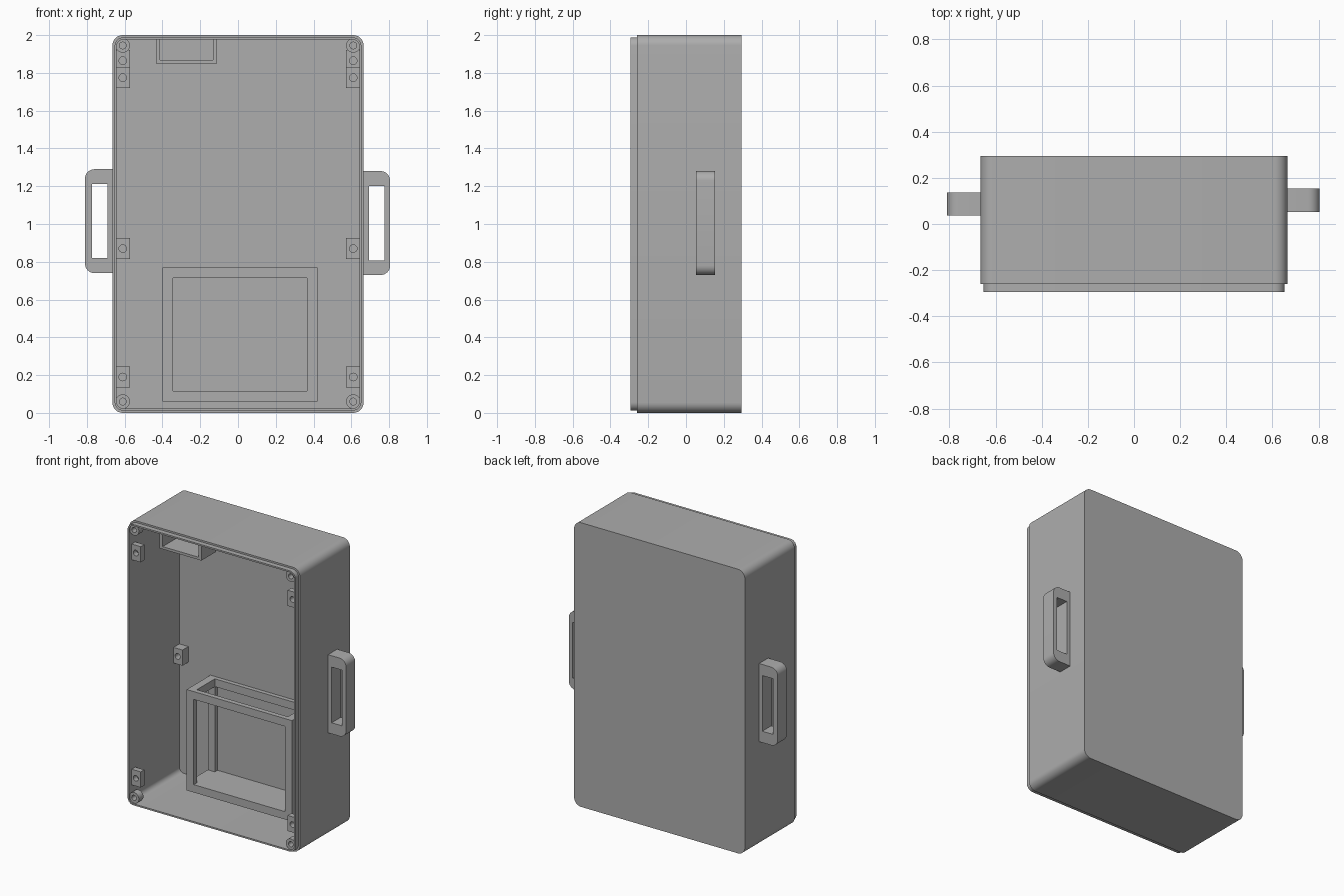
import bpy
import bmesh
from math import cos, sin, pi

cube = bpy.data.objects.get("Cube")
if cube:
    bpy.data.objects.remove(cube, do_unlink=True)

grey = bpy.data.materials.new("plain_grey")
grey.use_nodes = True
COLOUR = (0.42, 0.42, 0.42, 1)
grey.diffuse_color = COLOUR
grey.node_tree.nodes["Principled BSDF"].inputs["Base Color"].default_value = COLOUR

SEG = 8  # steps per rounded corner


def outline(rect, radii):
    """Points of a rectangle (x0, x1, z0, z1); radii go right-top, left-top, left-bottom, right-bottom."""
    x0, x1, z0, z1 = rect
    if not isinstance(radii, tuple):
        radii = (radii,) * 4
    corners = ((x1, z1, -1, -1), (x0, z1, 1, -1), (x0, z0, 1, 1), (x1, z0, -1, 1))
    points = []
    for k, ((x, z, sx, sz), r) in enumerate(zip(corners, radii)):
        for i in range(SEG + 1):
            a = (k + i / SEG) * pi / 2
            points.append((x + sx * r + r * cos(a), z + sz * r + r * sin(a)))
    return points


def prism(name, y0, y1, rect, r=0, hole=None, hole_r=0):
    """Extrude an outline from y0 to y1, with an optional opening right through it."""
    bm = bmesh.new()

    def loop(points, y):
        return [bm.verts.new((x, y, z)) for x, z in points]

    def bridge(a, b):
        for i in range(len(a)):
            j = (i + 1) % len(a)
            bm.faces.new((a[i], a[j], b[j], b[i]))

    front, back = (loop(outline(rect, r), y) for y in (y0, y1))
    bridge(front, back)
    if hole:
        hole_front, hole_back = (loop(outline(hole, hole_r), y) for y in (y0, y1))
        bridge(hole_back, hole_front)
        bridge(hole_front, front)
        bridge(back, hole_back)
    else:
        bm.faces.new(front)
        bm.faces.new(back)
    bmesh.ops.remove_doubles(bm, verts=bm.verts, dist=0.00001)
    bmesh.ops.recalc_face_normals(bm, faces=bm.faces)
    mesh = bpy.data.meshes.new(name)
    bm.to_mesh(mesh)
    bm.free()
    mesh.materials.append(grey)
    obj = bpy.data.objects.new(name, mesh)
    bpy.context.collection.objects.link(obj)
    bpy.ops.object.select_all(action="DESELECT")
    obj.select_set(True)
    bpy.context.view_layer.objects.active = obj
    bpy.ops.object.shade_smooth_by_angle(angle=pi / 6)
    return obj


def around(x, z, w, h):
    return (x - w, x + w, z - h, z + h)


# Case: walls, back panel and stepped front lip
FRONT, STEP, FLOOR, BACK = -0.295, -0.26, 0.265, 0.295
shell = around(0, 1, 0.665, 1)
cavity = around(0, 1, 0.642, 0.977)
prism("case_walls", STEP, FLOOR, shell, 0.055, cavity, 0.035)
prism("case_back", FLOOR, BACK, shell, 0.055)
prism("front_lip", FRONT, STEP, around(0, 1, 0.653, 0.988), 0.045, cavity, 0.035)

# Corner screw bosses and square mounting tabs on both sides
for side, sx in (("right", -1), ("left", 1)):
    x = sx * 0.61
    for z in (0.06, 1.945):
        prism(f"{side}_corner_boss", -0.285, -0.235, around(x, z, 0.038, 0.038), 0.038,
              around(x, z, 0.018, 0.018), 0.018)
    for z, y0, y1 in ((1.775, -0.265, -0.225), (0.19, -0.265, -0.225),
                      (1.865, 0.2, FLOOR), (0.87, 0.2, FLOOR)):
        prism(f"{side}_mounting_tab", y0, y1, around(x, z, 0.038, 0.055), 0,
              around(x, z, 0.02, 0.02), 0.02)

# Side handles, rounded on their outer corners only
prism("right_handle", 0.036, 0.137, (-0.81, -0.655, 0.74, 1.29), (0, 0.05, 0.05, 0),
      (-0.772, -0.69, 0.82, 1.212))
prism("left_handle", 0.052, 0.153, (0.655, 0.805, 0.73, 1.28), (0.05, 0, 0, 0.05),
      (0.693, 0.775, 0.808, 1.2))

# Open cage on the back panel
cage, opening = (-0.4, 0.42, 0.06, 0.77), (-0.345, 0.365, 0.115, 0.715)
prism("cage_front_frame", 0, 0.035, cage, 0, opening)
prism("cage_back_frame", 0.235, FLOOR, cage, 0, opening)
for x0, x1 in ((cage[0], opening[0]), (opening[1], cage[1])):
    prism("cage_top_bar", 0.035, 0.235, (x0, x1, opening[3], cage[3]))
prism("cage_floor", 0.035, 0.235, (cage[0], cage[1], cage[2], opening[2]))

# Small sleeve hanging from the ceiling
prism("ceiling_sleeve", -0.25, -0.09, (-0.435, -0.11, 1.85, 1.985), 0,
      (-0.412, -0.133, 1.868, 1.977))
